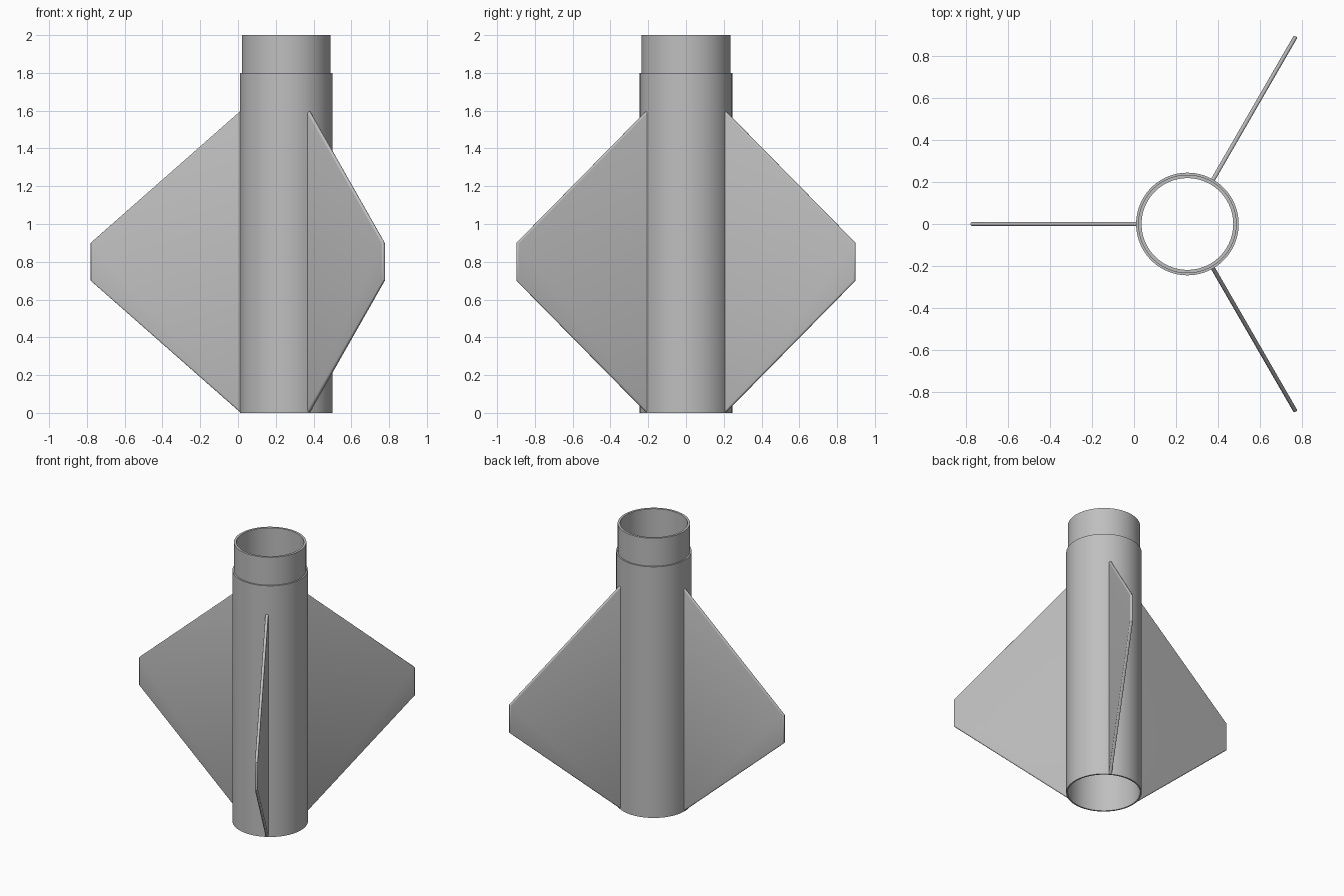
import bpy, bmesh, math
from mathutils import Matrix

old = bpy.data.objects.get("Cube")
if old:
    bpy.data.objects.remove(old, do_unlink=True)

AXIS_X = 0.255      # tube axis, offset because the fins are spread unevenly in x
THICK = 0.02        # fin thickness

grey = bpy.data.materials.new("plain_grey")
COLOUR = (0.52, 0.52, 0.52, 1)
grey.diffuse_color = COLOUR
grey.use_nodes = True
grey.node_tree.nodes["Principled BSDF"].inputs["Base Color"].default_value = COLOUR


def add_object(name, bm):
    bmesh.ops.recalc_face_normals(bm, faces=bm.faces)
    mesh = bpy.data.meshes.new(name)
    bm.to_mesh(mesh)
    bm.free()
    mesh.materials.append(grey)
    obj = bpy.data.objects.new(name, mesh)
    bpy.context.collection.objects.link(obj)
    bpy.ops.object.select_all(action='DESELECT')
    obj.select_set(True)
    bpy.context.view_layer.objects.active = obj
    bpy.ops.object.shade_smooth_by_angle(angle=math.radians(35))
    return obj


def tube(name, outer, inner, low, high, sides=96):
    # Rectangular wall section spun around the tube axis
    bm = bmesh.new()
    section = [(outer, low), (outer, high), (inner, high), (inner, low)]
    verts = [bm.verts.new((r, 0, z)) for r, z in section]
    edges = [bm.edges.new((verts[i], verts[i - 1])) for i in range(4)]
    bmesh.ops.spin(bm, geom=verts + edges, cent=(0, 0, 0), axis=(0, 0, 1),
                   angle=math.tau, steps=sides)
    bmesh.ops.remove_doubles(bm, verts=bm.verts, dist=0.0001)
    bm.transform(Matrix.Translation((AXIS_X, 0, 0)))
    return add_object(name, bm)


def fin(name, degrees):
    # Flat tapered plate with rounded free edges and a square root
    bm = bmesh.new()
    outline = [(0.24, 0), (1.035, 0.7), (1.035, 0.9), (0.24, 1.6)]
    face = bm.faces.new([bm.verts.new((r, -THICK / 2, z)) for r, z in outline])
    grown = bmesh.ops.extrude_face_region(bm, geom=[face])["geom"]
    moved = [v for v in grown if isinstance(v, bmesh.types.BMVert)]
    bmesh.ops.translate(bm, verts=moved, vec=(0, THICK, 0))
    rims = [e for e in bm.edges
            if abs(e.verts[0].co.y - e.verts[1].co.y) < 0.001
            and max(v.co.x for v in e.verts) > 0.5]
    bmesh.ops.bevel(bm, geom=rims, offset=0.008, segments=3, profile=0.5,
                    affect='EDGES')
    bm.transform(Matrix.Translation((AXIS_X, 0, 0))
                 @ Matrix.Rotation(math.radians(degrees), 4, 'Z'))
    return add_object(name, bm)


# Main body tube and the narrower sleeve seated in its top
tube("body_tube", 0.245, 0.235, 0, 1.8)
tube("coupler_sleeve", 0.235, 0.219, 1.6, 2.0)

# Three evenly spaced fins
for label, angle in (("right", 180), ("back_left", 60), ("front_left", -60)):
    fin(label + "_fin", angle)
